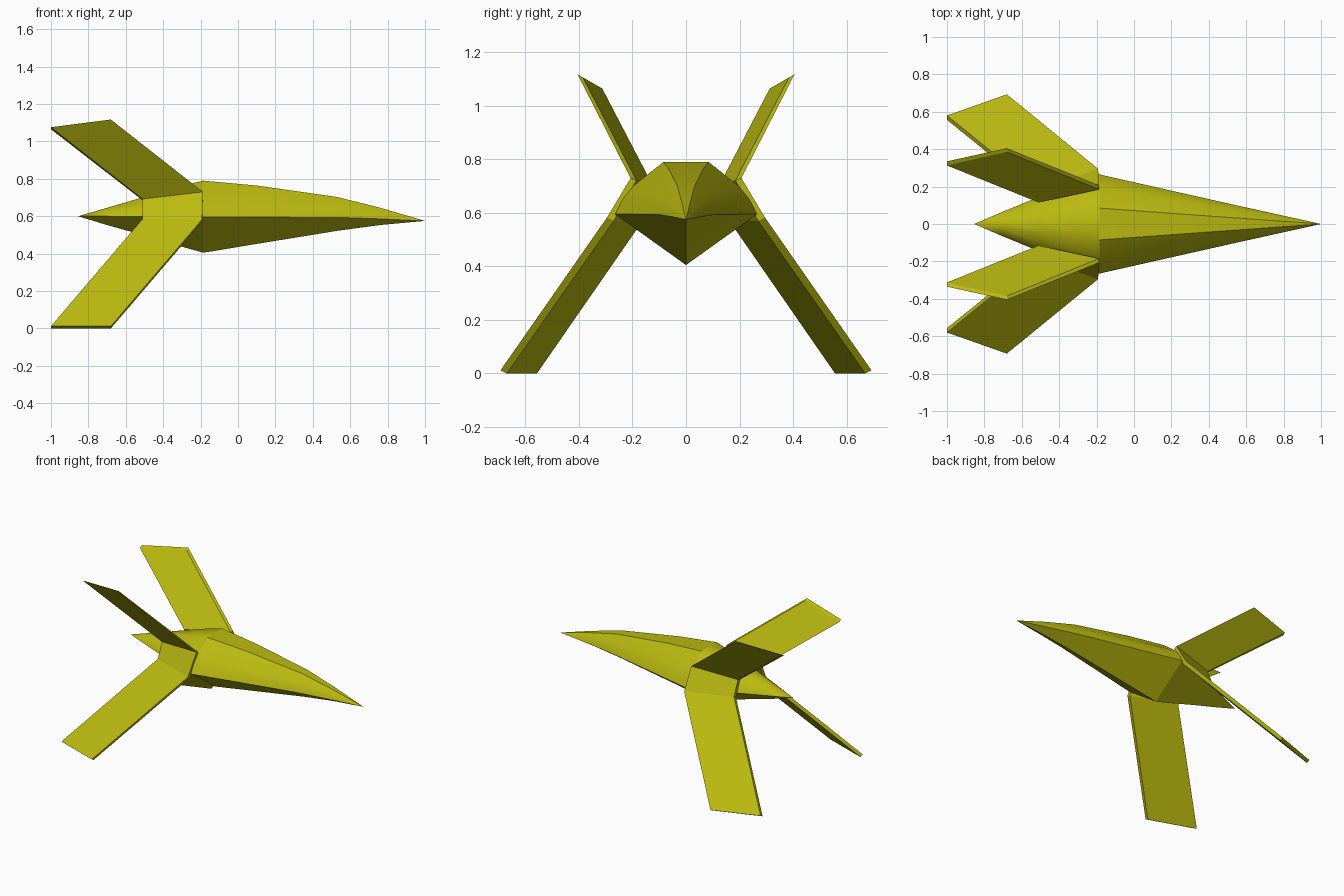
import bpy, math

if "Cube" in bpy.data.objects:
    bpy.data.objects.remove(bpy.data.objects["Cube"])

paint = bpy.data.materials.new("olive yellow")
paint.diffuse_color = (0.5, 0.49, 0.005, 1)
paint.use_nodes = True
paint.node_tree.nodes["Principled BSDF"].inputs["Base Color"].default_value = paint.diffuse_color


def make(name, verts, faces, smooth=None):
    me = bpy.data.meshes.new(name)
    me.from_pydata(verts, [], faces)
    me.materials.append(paint)
    ob = bpy.data.objects.new(name, me)
    bpy.context.collection.objects.link(ob)
    bpy.ops.object.select_all(action='DESELECT')
    ob.select_set(True)
    bpy.context.view_layer.objects.active = ob
    # consistent outward normals
    bpy.ops.object.mode_set(mode='EDIT')
    bpy.ops.mesh.select_all(action='SELECT')
    bpy.ops.mesh.normals_make_consistent(inside=False)
    bpy.ops.object.mode_set(mode='OBJECT')
    if smooth:
        bpy.ops.object.shade_smooth_by_angle(angle=math.radians(smooth))
    return ob


# Hull cross-section: (width, height fraction above the side edge), keel added below
UPPER = [(0.085, 1.0), (0.195, 0.55), (0.235, 0.3), (0.265, 0.0)]


def ring(x, w, top, mid, keel):
    right = [(x, y * w, mid + (top - mid) * t) for y, t in UPPER]
    left = [(x, -y, z) for x, y, z in reversed(right)]
    return right + [(x, 0, keel)] + left


def loft(name, sections, tip, smooth):
    verts, faces = [], []
    n = 9
    for s in sections:
        verts += ring(*s)
    for k in range(len(sections) - 1):
        for i in range(n):
            j = (i + 1) % n
            faces.append((k*n + i, k*n + j, k*n + n + j, k*n + n + i))
    last = (len(sections) - 1) * n
    faces += [(last + i, last + (i + 1) % n, len(verts)) for i in range(n)]
    faces.append(tuple(range(n)))
    return make(name, verts + [tip], faces, smooth)


# Long pointed nose
loft("nose_hull", [(-0.185, 1, 0.79, 0.595, 0.405),
                   (0.10, 0.757, 0.764, 0.595, 0.452),
                   (0.53, 0.392, 0.703, 0.594, 0.522),
                   (0.76, 0.2, 0.645, 0.586, 0.553)],
     (1.0, 0, 0.575), 22)

# Tapered tail cone
loft("tail_cone", [(-0.185, 1, 0.79, 0.595, 0.405),
                   (-0.30, 0.85, 0.763, 0.596, 0.437),
                   (-0.50, 0.56, 0.704, 0.598, 0.497),
                   (-0.70, 0.25, 0.645, 0.6, 0.553)],
     (-0.855, 0, 0.6), 50)

# Bent fin plates, one each side: stations run upper tip, upper bend, lower bend, lower tip
# each station: outer lead, inner lead, inner trail, outer trail
FIN = [
    [(-0.68, 0.405, 1.117), (-0.68, 0.385, 1.106), (-1.0, 0.313, 1.065), (-1.0, 0.335, 1.076)],
    [(-0.187, 0.207, 0.73), (-0.187, 0.185, 0.722), (-0.51, 0.115, 0.685), (-0.51, 0.137, 0.692)],
    [(-0.192, 0.295, 0.583), (-0.192, 0.270, 0.570), (-0.51, 0.160, 0.573), (-0.51, 0.183, 0.586)],
    [(-0.68, 0.693, 0.012), (-0.68, 0.670, 0.0), (-1.0, 0.557, 0.0), (-1.0, 0.58, 0.012)],
]
for side, name in ((1, "left_fins"), (-1, "right_fins")):
    verts = [(x, y * side, z) for st in FIN for x, y, z in st]
    faces = [(0, 1, 2, 3), (12, 13, 14, 15)]
    for k in range(3):
        for i in range(4):
            j = (i + 1) % 4
            faces.append((4*k + i, 4*k + j, 4*k + 4 + j, 4*k + 4 + i))
    make(name, verts, faces)
